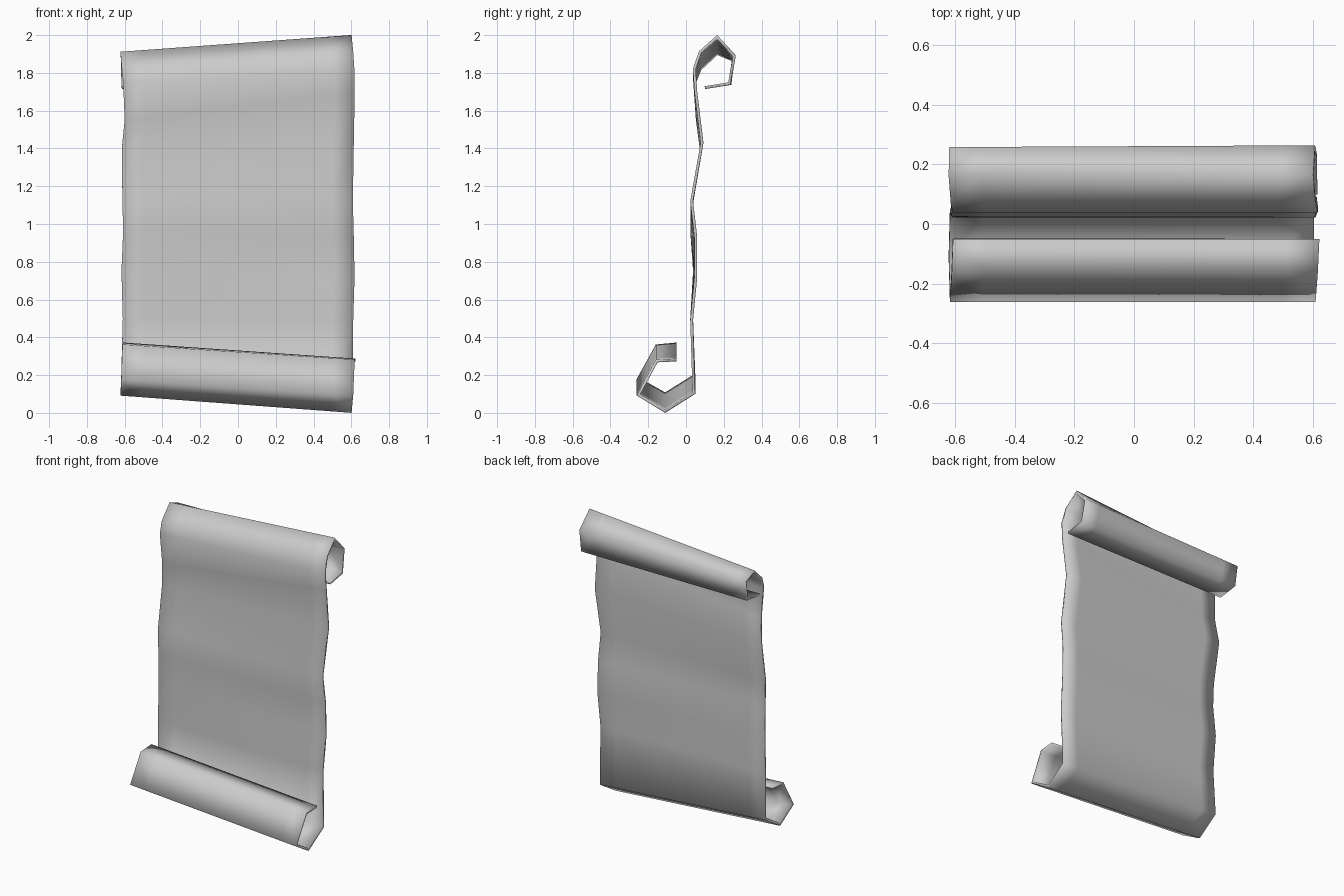
import bpy, bmesh
from mathutils import Vector

# Edge profiles from the lower curl's lip up to the upper curl's lip: (|x|, y, z)
right = [(.622, -.05, .28), (.617, -.155, .275), (.61, -.252, .095), (.602, -.11, .009),
         (.605, .042, .105), (.61, .03, .49), (.617, .052, .72), (.613, .052, .93),
         (.608, .03, 1.12), (.613, .085, 1.43), (.618, .052, 1.70), (.616, .044, 1.82),
         (.61, .075, 1.91), (.602, .165, 1.99), (.608, .256, 1.89), (.614, .23, 1.743),
         (.616, .10, 1.722)]
left = [(.608, -.05, .365), (.612, -.155, .355), (.618, -.252, .18), (.622, -.11, .1),
        (.618, .042, .195), (.61, .03, .50), (.617, .045, .75), (.608, .03, .96),
        (.612, .032, 1.12), (.615, .08, 1.40), (.60, .06, 1.55), (.608, .046, 1.75),
        (.615, .075, 1.82), (.622, .165, 1.903), (.62, .25, 1.868), (.617, .233, 1.743),
        (.615, .10, 1.722)]

# Sheet lofted across from left edge to right edge, with loops close to both edges
bm = bmesh.new()
columns = [0, .09, .36, .64, .91, 1]
rows = []
for (lx, ly, lz), (rx, ry, rz) in zip(left, right):
    a, b = Vector((-lx, ly, lz)), Vector((rx, ry, rz))
    rows.append([bm.verts.new(a.lerp(b, t)) for t in columns])
for r0, r1 in zip(rows, rows[1:]):
    for i in range(len(columns) - 1):
        bm.faces.new((r0[i], r0[i + 1], r1[i + 1], r1[i]))
bmesh.ops.recalc_face_normals(bm, faces=bm.faces)
for f in bm.faces:
    f.smooth = True

mesh = bpy.data.meshes.new("scroll_sheet")
bm.to_mesh(mesh)
bm.free()
sheet = bpy.data.objects.new("scroll_sheet", mesh)
bpy.context.collection.objects.link(sheet)

# Thin paper thickness, smooth around the rim
solid = sheet.modifiers.new("thickness", "SOLIDIFY")
solid.thickness = .015
solid.offset = 0
solid.use_even_offset = True
